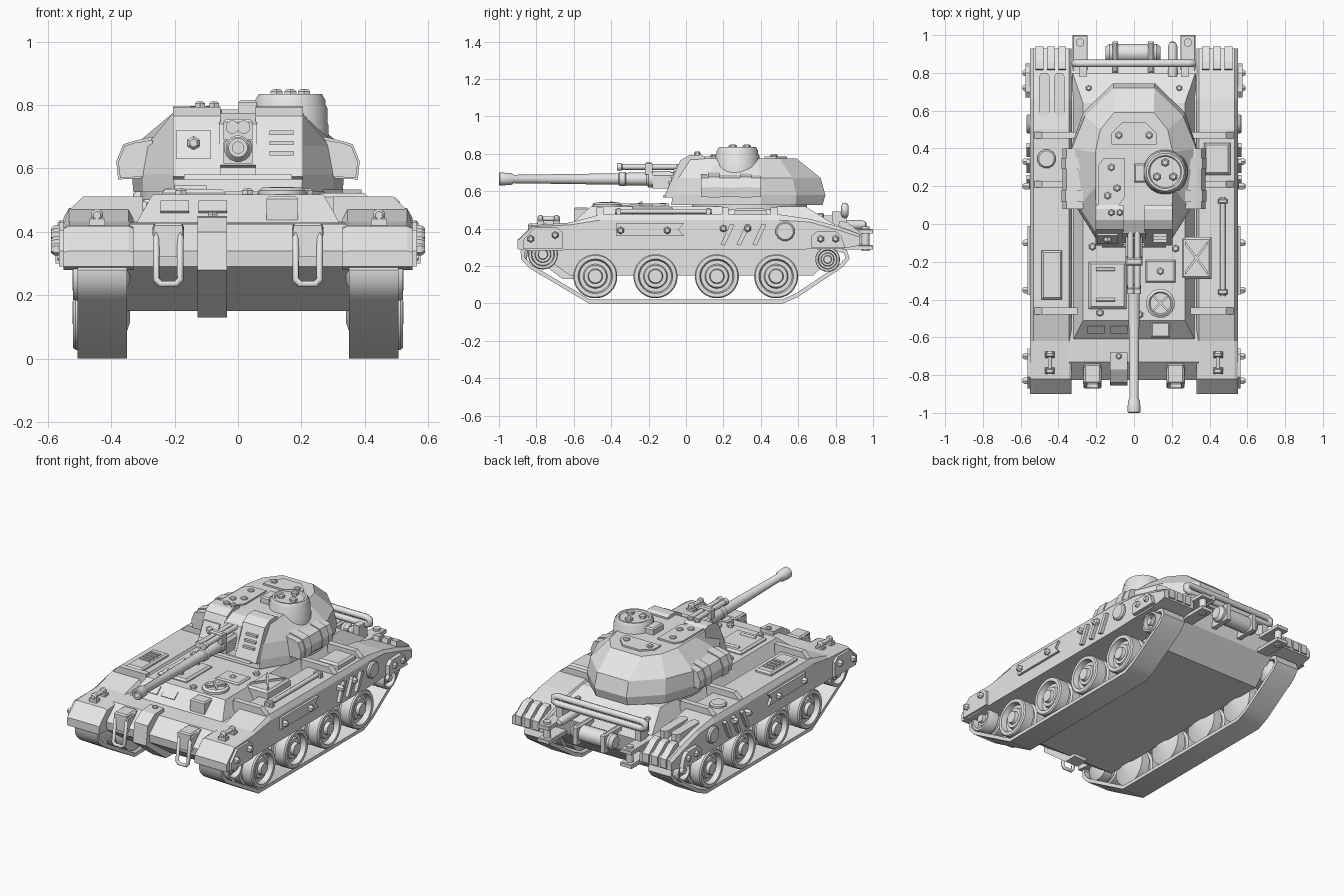
import bpy, bmesh, math
from mathutils import Vector

grey = bpy.data.materials.new("light_grey")
grey.diffuse_color = (0.8, 0.8, 0.8, 1)


def add(name, me):
    me.materials.clear()
    me.materials.append(grey)
    ob = bpy.data.objects.new(name, me)
    bpy.context.collection.objects.link(ob)
    return ob


def loft(name, rings, smooth=0, closed=False):
    """Solid through equal-length rings of points; closed joins last ring to first."""
    bm = bmesh.new()
    vs = [[bm.verts.new(p) for p in r] for r in rings]
    n = len(rings[0])
    for a, b in list(zip(vs, vs[1:])) + ([(vs[-1], vs[0])] if closed else []):
        for i in range(n):
            j = (i + 1) % n
            bm.faces.new((a[i], a[j], b[j], b[i]))
    if not closed:
        bm.faces.new(vs[0])
        bm.faces.new(vs[-1])
    bmesh.ops.recalc_face_normals(bm, faces=bm.faces)
    if smooth:
        for f in bm.faces:
            f.smooth = True
        for e in bm.edges:
            e.smooth = e.calc_face_angle(0) < math.radians(smooth)
    me = bpy.data.meshes.new(name)
    bm.to_mesh(me)
    bm.free()
    return add(name, me)


def put(axis, u, v, t):
    return {'x': (t, u, v), 'y': (u, t, v), 'z': (u, v, t)}[axis]


def prism(name, axis, pts, a, b, smooth=0):
    return loft(name, [[put(axis, u, v, t) for u, v in pts] for t in (a, b)], smooth)


def box(name, x0, x1, y0, y1, z0, z1, c=0.0):
    """Box whose top edges are chamfered by c."""
    def r(z, k):
        return [(x0 + k, y0 + k, z), (x1 - k, y0 + k, z), (x1 - k, y1 - k, z), (x0 + k, y1 - k, z)]
    return loft(name, [r(z0, 0), r(z1 - c, 0), r(z1, c)] if c else [r(z0, 0), r(z1, 0)])


def lathe(name, axis, u, v, prof, seg=24):
    """Round part about an axis through (u, v); prof holds (radius, position)."""
    ang = [2 * math.pi * (i + .5) / seg for i in range(seg)]
    return loft(name, [[put(axis, u + r * math.cos(a), v + r * math.sin(a), t) for a in ang]
                       for r, t in prof], 35 if seg > 8 else 0)


def tube(name, pts, r, cyclic=False):
    cu = bpy.data.curves.new(name, 'CURVE')
    cu.dimensions = '3D'
    cu.bevel_depth, cu.bevel_resolution, cu.use_fill_caps = r, 2, True
    sp = cu.splines.new('POLY')
    sp.points.add(len(pts) - 1)
    sp.use_cyclic_u = cyclic
    for p, q in zip(sp.points, pts):
        p.co = (*q, 1)
    tmp = bpy.data.objects.new(name + "_path", cu)
    me = bpy.data.meshes.new_from_object(tmp)
    bpy.data.objects.remove(tmp)
    return add(name, me)


def bolt(x, y, z, axis='z', s=1, r=.017, h=.014):
    u, v, t = {'x': (y, z, x), 'y': (x, z, y), 'z': (x, y, z)}[axis]
    lathe("bolt", axis, u, v, [(r, t - s * .01), (r, t + s * h * .6), (r * .6, t + s * h)], 6)


def rect(x, y0, y1, z):
    return [(-x, y0, z), (x, y0, z), (x, y1, z), (-x, y1, z)]


# Lower hull and raised deck with sloped sides
prism("hull_tub", 'x', [(-.82, .29), (-.62, .15), (.68, .15), (.82, .29), (.84, .39), (.66, .43),
                        (-.62, .43), (-.73, .425), (-.825, .34)], -.35, .35)
loft("upper_deck", [rect(.325, -.62, .80, .42), rect(.27, -.51, .64, .517)])

# Per-side parts: fender stations are (y, bottom, edge height, top height)
stations = [(-.90, .29, .335, .34), (-.82, .28, .41, .418), (-.62, .285, .42, .432),
            (-.46, .285, .445, .475), (.50, .285, .445, .475), (.66, .29, .435, .452),
            (.82, .29, .39, .41), (.93, .31, .355, .37)]
belt = [(-.52, 0), (.52, 0), (.60, .035), (.84, .195), (.875, .24), (.86, .285), (.78, .31),
        (-.78, .335), (-.85, .32), (-.885, .28), (-.88, .235), (-.84, .19)]


def inset(pts, d):
    out = []
    for i, p in enumerate(pts):
        p, a, b = Vector(p), Vector(pts[i - 1]), Vector(pts[(i + 1) % len(pts)])
        e, f = (p - a).normalized(), (b - p).normalized()
        out.append(tuple(p + (Vector((-e.y, e.x)) + Vector((-f.y, f.x))).normalized() * d))
    return out


for s in (1, -1):
    loft("fender", [[(s * x, y, z) for x, z in ((.33, b), (.55, b), (.55, m), (.533, t), (.345, t), (.33, m))]
                    for y, b, m, t in stations])
    loft("track", [[(s * .35, *o), (s * .506, *o), (s * .506, *i), (s * .35, *i)]
                   for o, i in zip(belt, inset(belt, .022))], 40, True)
    # Wheels: four road wheels, front idler, rear sprocket
    for y, z, r in ((-.485, .145, .118), (-.163, .145, .118), (.165, .145, .118), (.482, .145, .118),
                    (-.765, .262, .08), (.757, .235, .066)):
        prof = [(.25, .34), (1, .37), (1, .425), (.86, .43), (.86, .445), (1, .45), (1, .512), (.95, .52),
                (.78, .52), (.72, .488), (.55, .488), (.5, .502), (.34, .502), (.3, .522), (.18, .522)]
        lathe("wheel", 'x', y, z, [(r * q, s * t) for q, t in prof], 28)

    # Skirt panels with bolts
    def skirt(name, pts, t=.015):
        prism(name, 'x', pts, s * .54, s * (.55 + t))
    skirt("front_skirt_panel", [(-.87, .29), (-.66, .29), (-.66, .38), (-.69, .405), (-.81, .405), (-.87, .34)])
    skirt("mid_skirt_panel", [(-.375, .36), (-.05, .36), (-.01, .36), (-.04, .395), (-.01, .43), (-.375, .43)])
    skirt("rear_skirt_panel", [(.67, .30), (.85, .30), (.83, .36), (.80, .385), (.70, .385), (.67, .36)], .025)
    for k in range(3):
        y = .185 + k * .085
        skirt("slanted_bar", [(y, .315), (y + .022, .31), (y + .075, .42), (y + .05, .425)], .02)
    lathe("skirt_disc", 'x', .53, .385, [(.052, s * .54), (.052, s * .562), (.044, s * .57)], 12)
    for y, z in ((-.83, .345), (-.70, .365), (-.35, .39), (-.10, .39), (.20, .40), (.33, .40),
                 (.72, .345), (.80, .345)):
        bolt(s * .562, y, z, 'x', s, .02, .028)
    # Upright ribs across the fenders, with chamfered outer corner
    for y in (-.46, .21, .47):
        prism("fender_rib", 'y', [(s * x, z) for x, z in ((.30, .43), (.30, .512), (.487, .512), (.528, .473), (.528, .44))],
              y - .018, y + .018)
    # Front lift handles
    lathe("lift_handle", 'y', s * .445, .452, [(.012, -.795), (.02, -.785), (.02, -.77), (.012, -.765), (.012, -.705),
                                               (.02, -.70), (.02, -.685), (.012, -.675)], 12)
    for y in (-.777, -.692):
        box("handle_foot", s * .445 - .025, s * .445 + .025, y - .018, y + .018, .405, .445, .005)
    # Front tow loops
    tube("tow_loop", [(s * .22 + dx, y, z) for dx, y, z in
                      ((-.038, -.76, .415), (-.038, -.835, .405), (-.038, -.86, .25), (-.025, -.86, .235),
                       (.025, -.86, .235), (.038, -.86, .25), (.038, -.835, .405), (.038, -.76, .415))], .011)
    box("tow_plate", s * .22 - .045, s * .22 + .045, -.845, -.74, .32, .428, .008)
    # Rear tow lugs and slotted rear blocks
    for z in (.30, .385):
        box("rear_lug", s * .285 - .04, s * .285 + .04, .80, 1.0, z - .012, z + .012, .004)
    lathe("lug_pin", 'z', s * .285, .96, [(.022, .28), (.022, .41)], 12)
    for k in range(3):
        x = s * (.38 + k * .06)
        prism("rear_block_rib", 'x', [(.81, .39), (.82, .44), (.86, .435), (.94, .375), (.94, .32), (.88, .32)],
              x - .021, x + .021)
    bolt(s * .24, .72, .47)
    # Turret cheek box
    prism("cheek_box", 'y', [(s * x, z) for x, z in ((.27, .575), (.372, .57), (.378, .62), (.358, .67), (.33, .68), (.27, .69))],
          .08, .40)
    for y in (.12, .29):
        prism("cheek_strap", 'y', [(s * x, z) for x, z in ((.27, .57), (.378, .565), (.384, .622), (.362, .676), (.33, .686), (.27, .70))],
              y, y + .06)

# Nose strap down the front centre
prism("nose_strap", 'x', [(-.68, .42), (-.68, .45), (-.77, .445), (-.84, .40), (-.855, .28), (-.66, .13),
                          (-.58, .13), (-.58, .16), (-.80, .30)], -.127, -.035)
bolt(-.08, -.70, .448)

# Fender fittings
for x in (-.475, -.395):
    prism("stowage_rib", 'z', [(x - .015, .57), (x + .015, .57), (x + .028, .59), (x + .028, .78),
                               (x + .015, .80), (x - .015, .80), (x - .028, .78), (x - .028, .59)], .41, .47)
lathe("fender_cap", 'z', -.463, .345, [(.05, .45), (.05, .487), (.042, .495)], 12)
box("vent_box", -.49, -.38, -.40, -.14, .45, .495, .01)
for k in range(4):
    box("vent_slat", -.47, -.40, -.30 + k * .033, -.284 + k * .033, .488, .502)
box("tool_box", .37, .51, .26, .43, .45, .508, .012)
tube("tow_rod", [(.47, -.38, .492), (.47, .14, .492)], .014)
for y in (-.36, .12):
    box("rod_clamp", .445, .495, y - .012, y + .012, .45, .51, .005)

# Deck hatches
box("driver_hatch", -.24, -.04, -.45, -.20, .50, .535, .012)
for y in (-.40, -.24):
    tube("hatch_hinge", [(-.20, y, .537), (-.10, y, .537)], .009)
lathe("round_hatch", 'z', .14, -.42, [(.077, .51), (.077, .53), (.062, .54), (.055, .532), (.02, .532)], 16)
for c in (1, -1):
    d = .04
    prism("hatch_cross", 'z', [(.14 - d, -.42 - c * d - .008), (.14 + d, -.42 + c * d - .008),
                               (.14 + d, -.42 + c * d + .008), (.14 - d, -.42 - c * d + .008)], .525, .541)
    prism("panel_cross", 'z', [(.27, -.18 - c * .08 - .01), (.39, -.18 + c * .08 - .01),
                               (.39, -.18 + c * .08 + .01), (.27, -.18 - c * .08 + .01)], .51, .533)
box("cross_panel", .25, .41, -.29, -.07, .43, .522, .012)
box("deck_plate", .06, .22, -.31, -.19, .51, .528, .008)
for x, y in ((.14, -.25), (-.22, -.12), (.22, -.13), (-.18, -.47), (.03, -.48)):
    bolt(x, y, .522, 'z', 1, .02)
for x in (-.20, -.08):
    prism("deck_slot", 'x', [(-.58, .465), (-.54, .499), (-.53, .48), (-.565, .45)], x - .045, x + .045)
box("deck_latch", .09, .19, -.60, -.52, .43, .512, .008)

# Rear rail loop, canister and exhaust
tube("rear_rail", [(x, .85, z) for x, z in ((-.29, .52), (.29, .52), (.315, .51), (.315, .485), (.29, .475),
                                            (-.29, .475), (-.315, .485), (-.315, .51))], .02, True)
for x in (-.27, .27):
    box("rail_bracket", x - .02, x + .02, .78, .86, .39, .49)
lathe("rear_canister", 'x', .905, .37, [(.035, -.15), (.05, -.13), (.05, .12), (.035, .14)], 12)
for x in (-.10, .09):
    box("canister_strap", x - .015, x + .015, .80, .965, .315, .43, .01)
lathe("exhaust", 'y', .205, .42, [(.025, .78), (.025, .94), (.018, .96), (.008, .965)], 14)

# Turret body
prof = [[(.11, .73), (.265, .585), (.33, .40), (.30, .08), (.20, -.08)],
        [(.11, .745), (.27, .59), (.335, .40), (.30, .08), (.205, -.07)],
        [(.108, .72), (.26, .57), (.33, .40), (.29, .09), (.205, -.04)],
        [(.105, .59), (.178, .50), (.205, .38), (.205, .20), (.20, .02)]]
loft("turret", [[(x, y, z) for x, y in h] + [(-x, y, z) for x, y in reversed(h)]
                for h, z in zip(prof, (.525, .58, .67, .775))])
lathe("turret_ring", 'z', 0, .34, [(.31, .50), (.31, .54)], 24)
prism("roof_plate", 'z', [(-.06, .54), (.06, .54), (.12, .48), (.12, .42), (-.12, .42), (-.12, .48)], .77, .785)
prism("roof_side_plate", 'z', [(-.19, .10), (-.08, .10), (-.05, .14), (-.05, .35), (-.16, .35), (-.19, .31)], .77, .785)
for x, y in ((-.08, .47), (.08, .47), (-.12, .30), (-.09, .19), (-.14, .15)):
    bolt(x, y, .783, 'z', 1, .02)

# Gun mount: two armour blocks round a recessed centre
face = [(-.115, .575), (-.10, .565), (.10, .565), (.10, .785), (.08, .795), (.02, .793), (-.03, .765)]
for s in (1, -1):
    prism("mantlet_block", 'x', face, s * .055, s * .205)
for x in (-.12, -.075):
    bolt(x, .06, .797, 'z', 1, .018)
prism("mantlet_centre", 'x', [(-.10, .61), (.1, .57), (.1, .775), (.02, .775), (-.05, .74)], -.06, .06)
prism("mantlet_lip", 'x', [(-.125, .565), (-.105, .565), (-.105, .58), (-.12, .58)], -.17, .17)
prism("sight_plate", 'x', [(-.105, .63), (-.095, .63), (-.045, .72), (-.06, .72)], -.195, -.085)
bolt(-.14, -.075, .68, 'y', -1, .022, .025)
for k in range(3):
    z = .64 + k * .033
    y = -.115 + (z - .575) * .46
    box("mantlet_slat", .10, .175, y - .012, y + .03, z, z + .014)

# Main gun with sleeve, collar and muzzle
box("gun_block", -.045, .045, -.18, .08, .615, .70, .015)
lathe("main_gun", 'y', 0, .665, [(.045, -.08), (.045, -.20), (.036, -.21), (.034, -.32), (.039, -.325), (.039, -.355),
                                 (.031, -.36), (.023, -.92), (.033, -.935), (.035, -.995), (.03, -1.0),
                                 (.018, -1.0), (.018, -.95)], 16)
for x in (-.018, .018):
    lathe("coaxial_gun", 'y', x, .73, [(.016, -.04), (.016, -.34), (.021, -.345), (.021, -.37), (.01, -.37)], 12)
box("coaxial_clamp", -.045, .045, -.22, -.18, .69, .755, .008)

# Commander cupola
lathe("cupola", 'z', .165, .275, [(.12, .66), (.122, .735), (.118, .745), (.118, .79), (.112, .80), (.112, .815),
                                  (.10, .835), (.088, .835), (.082, .828)], 24)
for k in range(3):
    a = math.radians(90 + 120 * k)
    bolt(.165 + .05 * math.cos(a), .275 + .05 * math.sin(a), .832, 'z', 1, .022, .018)
box("cupola_hinge", .0, .06, .22, .32, .77, .815, .008)
